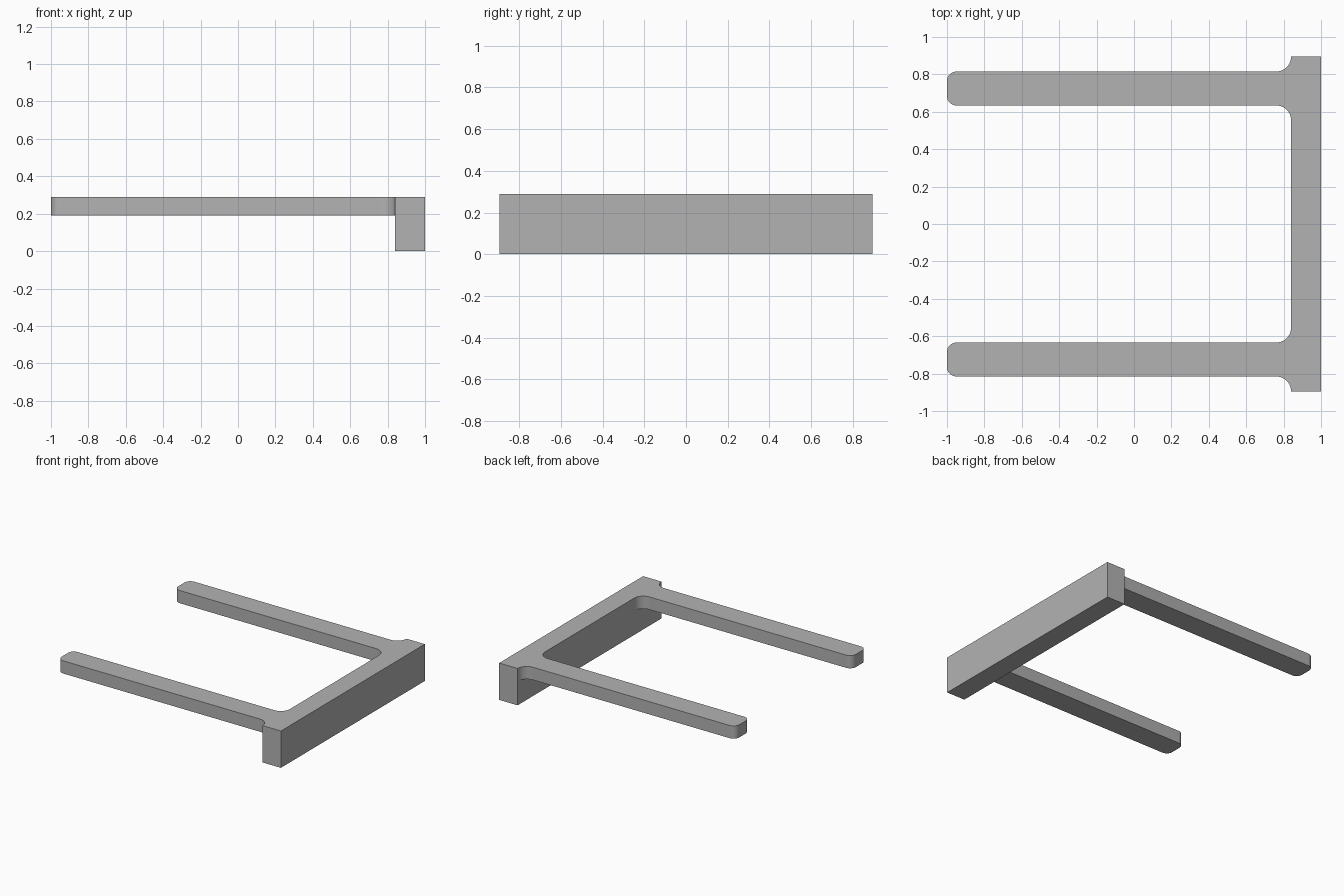
import bpy
import bmesh
from math import cos, sin, radians

if "Cube" in bpy.data.objects:
    bpy.data.objects.remove(bpy.data.objects["Cube"], do_unlink=True)

BAR_X, END_X, BAR_Y = 0.84, 1.0, 0.895
TOP, ARM_BOTTOM = 0.29, 0.19
ARM_IN, ARM_OUT = 0.634, 0.815
FILLET, TIP = 0.08, 0.05

grey = bpy.data.materials.new("plain grey")
grey.use_nodes = True
colour = (0.45, 0.45, 0.45, 1)
grey.diffuse_color = colour
grey.node_tree.nodes["Principled BSDF"].inputs["Base Color"].default_value = colour


def arc(cx, cy, r, start, end, steps=10):
    angles = [radians(start + (end - start) * i / steps) for i in range(steps + 1)]
    return [(cx + r * cos(a), cy + r * sin(a)) for a in angles]


def extrude_profile(name, points, z0, z1, open_x=None):
    """Extrude an outline upward; faces lying wholly at open_x are left out."""
    bm = bmesh.new()
    base = bm.faces.new([bm.verts.new((x, y, z0)) for x, y in points])
    top = bmesh.ops.extrude_face_region(bm, geom=[base], use_keep_orig=True)
    verts = [g for g in top["geom"] if isinstance(g, bmesh.types.BMVert)]
    bmesh.ops.translate(bm, verts=verts, vec=(0, 0, z1 - z0))
    if open_x is not None:
        hidden = [f for f in bm.faces if all(abs(v.co.x - open_x) < 1e-5 for v in f.verts)]
        bmesh.ops.delete(bm, geom=hidden, context='FACES_ONLY')
    bmesh.ops.recalc_face_normals(bm, faces=bm.faces)
    mesh = bpy.data.meshes.new(name)
    bm.to_mesh(mesh)
    bm.free()
    mesh.materials.append(grey)
    obj = bpy.data.objects.new(name, mesh)
    bpy.context.collection.objects.link(obj)
    return obj


# Deep cross bar
extrude_profile("cross_bar", [(BAR_X, -BAR_Y), (END_X, -BAR_Y), (END_X, BAR_Y), (BAR_X, BAR_Y)], 0, TOP)

# Thin arm: rounded tip, concave fillets where it joins the bar
fx = BAR_X - FILLET
outline = (
    arc(fx, ARM_OUT + FILLET, FILLET, 0, -90)
    + arc(-1 + TIP, ARM_OUT - TIP, TIP, 90, 180)
    + arc(-1 + TIP, ARM_IN + TIP, TIP, 180, 270)
    + arc(fx, ARM_IN - FILLET, FILLET, 90, 0)
)
arms = extrude_profile("arms", outline, ARM_BOTTOM, TOP, open_x=BAR_X)

# Smooth the rounded corners, keep the rims sharp
bpy.ops.object.select_all(action='DESELECT')
arms.select_set(True)
bpy.context.view_layer.objects.active = arms
bpy.ops.object.shade_smooth_by_angle(angle=radians(30))

# Matching arm on the other side
mirror = arms.modifiers.new("other_arm", 'MIRROR')
mirror.use_axis = (False, True, False)
mirror.use_mirror_merge = False
